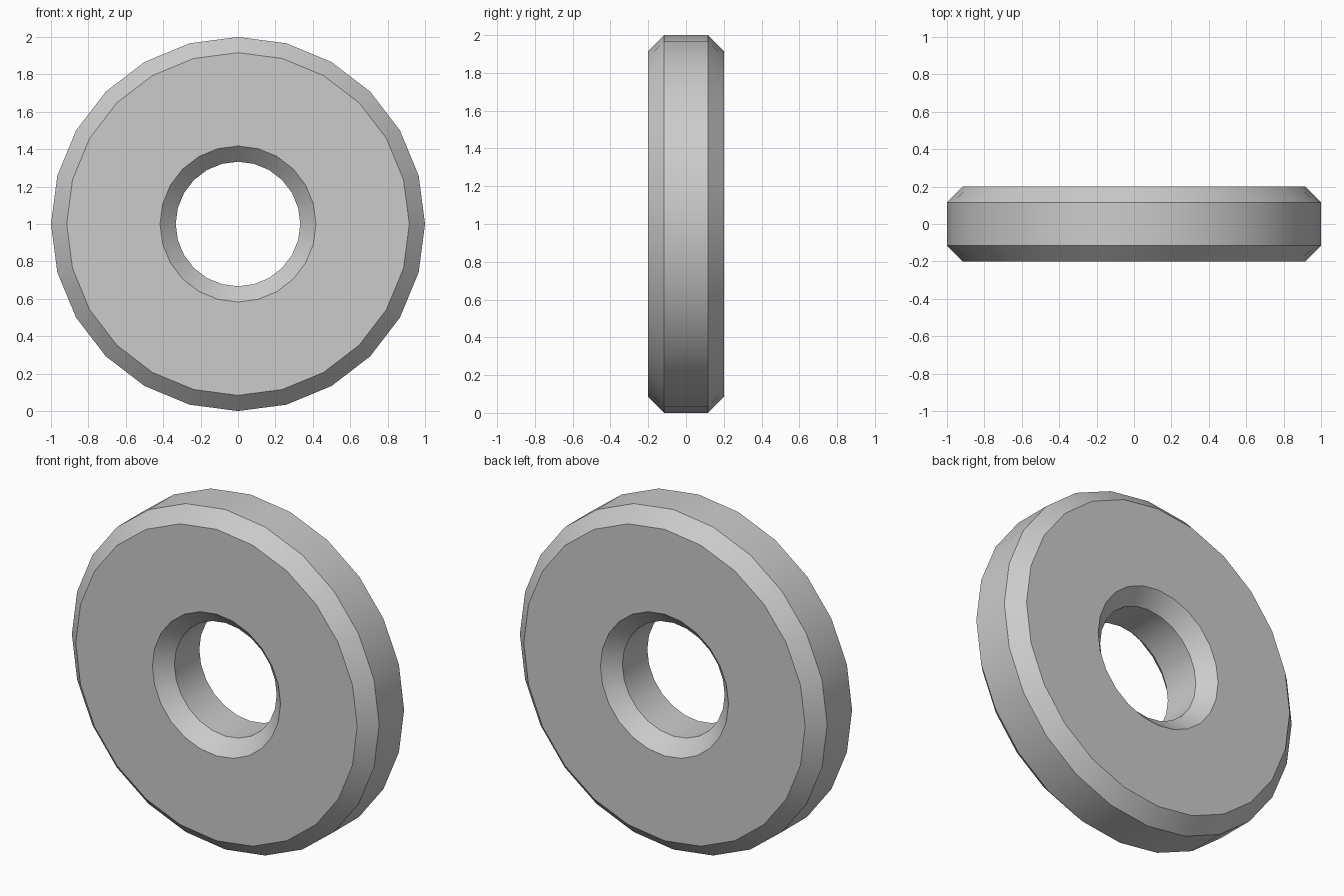
import bpy, bmesh
from math import radians
from mathutils import Matrix, Vector

if "Cube" in bpy.data.objects:
    bpy.data.objects.remove(bpy.data.objects["Cube"])

SIDES = 24
OUTER, HOLE = 1.0, 0.333
HALF, BEVEL = 0.2, 0.084

# Closed ring cross-section as (radius, y), chamfered at all four corners
profile = [
    (HOLE, -HALF + BEVEL), (HOLE + BEVEL, -HALF),
    (OUTER - BEVEL, -HALF), (OUTER, -HALF + BEVEL),
    (OUTER, HALF - BEVEL), (OUTER - BEVEL, HALF),
    (HOLE + BEVEL, HALF), (HOLE, HALF - BEVEL),
]

# Lathe the section around the y axis
bm = bmesh.new()
verts = [bm.verts.new((r, y, 0)) for r, y in profile]
edges = [bm.edges.new((verts[i - 1], verts[i])) for i in range(len(verts))]
bmesh.ops.spin(bm, geom=verts + edges, cent=(0, 0, 0), axis=(0, 1, 0),
               angle=radians(360), steps=SIDES)
bmesh.ops.remove_doubles(bm, verts=bm.verts, dist=0.001)
bmesh.ops.recalc_face_normals(bm, faces=bm.faces)
bmesh.ops.translate(bm, verts=bm.verts, vec=(0, 0, OUTER))

mesh = bpy.data.meshes.new("ring_wheel")
bm.to_mesh(mesh)
bm.free()
wheel = bpy.data.objects.new("ring_wheel", mesh)
bpy.context.collection.objects.link(wheel)

# Smooth round the ring, crisp chamfer edges
bpy.context.view_layer.objects.active = wheel
wheel.select_set(True)
bpy.ops.object.shade_smooth_by_angle(angle=radians(30))
